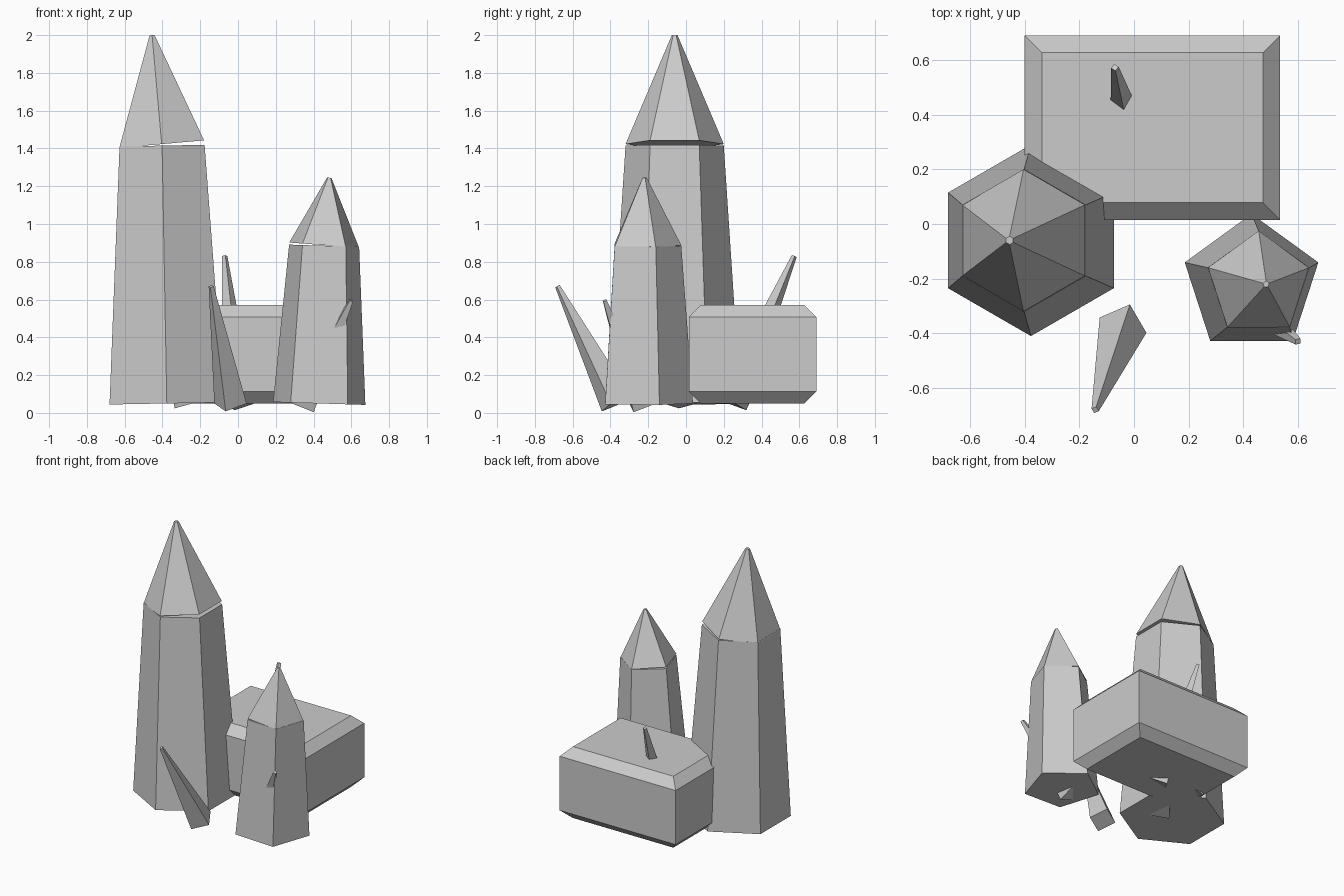
import bpy, bmesh
from math import atan2, hypot
from mathutils import Vector

if "Cube" in bpy.data.objects:
    bpy.data.objects.remove(bpy.data.objects["Cube"])


def prism(name, sides, r1, r2, start, end):
    """Tapered prism from start to end, turned so its lean follows the axis."""
    a, b = Vector(start), Vector(end)
    d = b - a
    tilt = atan2(hypot(d.x, d.y), d.z)
    phi = atan2(d.y, d.x)
    # upright crystals lean only along x, so keep their corner facing +y
    if abs(d.y) < 1e-6:
        tilt, phi = atan2(d.x, d.z), 0
    bpy.ops.mesh.primitive_cone_add(vertices=sides, radius1=r1, radius2=r2,
                                    depth=d.length, location=(a + b) / 2,
                                    rotation=(0, tilt, phi))
    bpy.context.object.name = name


# Tall six-sided crystal
prism("tall_shaft", 6, 0.35, 0.26, (-0.377, -0.06, 0.05), (-0.402, -0.06, 1.415))
prism("tall_point", 6, 0.26, 0.015, (-0.404, -0.06, 1.423), (-0.455, -0.06, 2.0))

# Short five-sided crystal
prism("short_shaft", 5, 0.257, 0.195, (0.43, -0.22, 0.05), (0.456, -0.22, 0.885))
prism("short_point", 5, 0.195, 0.012, (0.456, -0.22, 0.888), (0.483, -0.22, 1.245))

# Low block with chamfered top and bottom rims
lo, hi = Vector((-0.40, 0.015, 0.05)), Vector((0.535, 0.69, 0.57))
bm = bmesh.new()
bmesh.ops.create_cube(bm, size=1)
bmesh.ops.scale(bm, vec=hi - lo, verts=bm.verts)
rims = [e for e in bm.edges if abs(e.verts[0].co.z - e.verts[1].co.z) < 1e-4]
bmesh.ops.bevel(bm, geom=rims, offset=0.063, offset_type='OFFSET',
                segments=1, profile=0.5, affect='EDGES')
mesh = bpy.data.meshes.new("block")
bm.to_mesh(mesh)
bm.free()
block = bpy.data.objects.new("block", mesh)
block.location = (lo + hi) / 2
bpy.context.collection.objects.link(block)

# Thin four-sided shards leaning outward from the cluster
shards = [
    ((-0.04, -0.37, 0.05), (-0.142, -0.68, 0.67)),
    ((0.0, 0.24, 0.05), (-0.07, 0.573, 0.83)),
    ((0.34, -0.23, 0.05), (0.60, -0.43, 0.595)),
    ((-0.25, -0.03, 0.05), (-0.40, -0.045, 0.55)),
    ((-0.26, 0.27, 0.06), (-0.33, 0.34, 0.42)),
]
for i, (base, tip) in enumerate(shards, 1):
    prism(f"shard_{i}", 4, 0.09, 0.014, base, tip)
